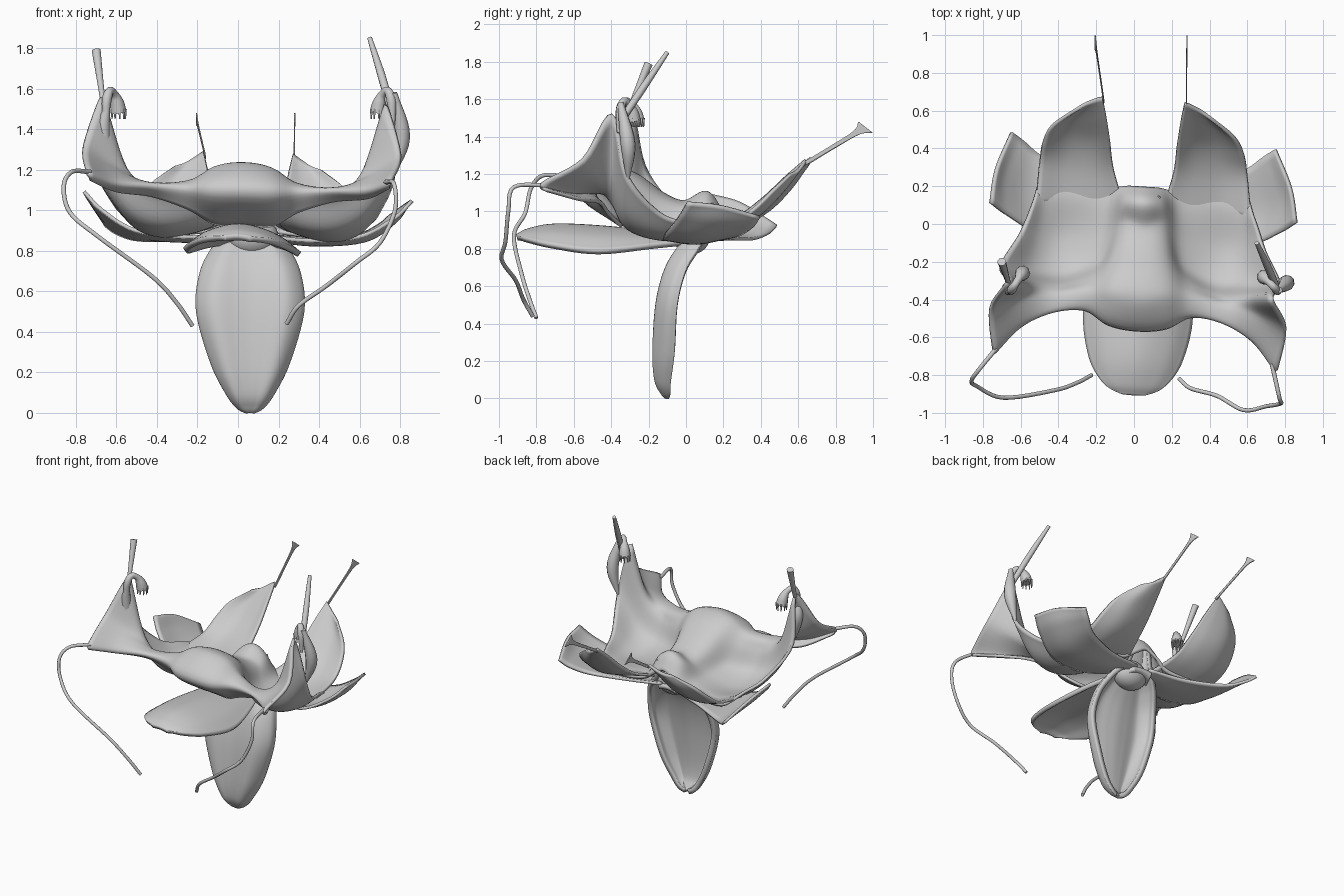
import bpy
import bmesh
import math
from mathutils import Vector

if "Cube" in bpy.data.objects:
    bpy.data.objects.remove(bpy.data.objects["Cube"], do_unlink=True)

# Single matte grey
grey = bpy.data.materials.new("soft_grey")
grey.use_nodes = True
grey.diffuse_color = (0.6, 0.6, 0.6, 1)
grey.node_tree.nodes["Principled BSDF"].inputs["Base Color"].default_value = (0.6, 0.6, 0.6, 1)


def refine(points, steps):
    """Smooth curve through all the given points."""
    points = [Vector(p) for p in points]
    padded = [2 * points[0] - points[1]] + points + [2 * points[-1] - points[-2]]
    result = []
    for a, b, c, d in zip(padded, padded[1:], padded[2:], padded[3:]):
        for i in range(steps):
            t = i / steps
            result.append(b + 0.5 * t * ((c - a) + t * ((2 * a - 5 * b + 4 * c - d)
                                                        + t * (3 * (b - c) + d - a))))
    return result + [points[-1]]


def place(p):
    """The flower is turned and tilted slightly about its middle."""
    x, y, z = p
    return Vector((0.05 + x + 0.06 * min(y, 0), y - 0.065 * x, z - 0.028 * x))


def mirrored(half):
    return [(-x, y, z) for x, y, z in reversed(half[1:])] + list(half)


def finish(obj):
    obj.data.materials.append(grey)
    for face in obj.data.polygons:
        face.use_smooth = True
    return obj


def sheet(name, rows, thickness, steps=6, move=place):
    """Curved petal lofted through rows of points."""
    rows = [refine(row, steps) for row in rows]
    columns = [refine(column, steps) for column in zip(*rows)]
    bm = bmesh.new()
    grid = [[bm.verts.new(move(p)) for p in column] for column in columns]
    for left, right in zip(grid, grid[1:]):
        for a, b, c, d in zip(left, right, right[1:], left[1:]):
            bm.faces.new((a, b, c, d))
    bmesh.ops.recalc_face_normals(bm, faces=bm.faces)
    mesh = bpy.data.meshes.new(name)
    bm.to_mesh(mesh)
    bm.free()
    obj = bpy.data.objects.new(name, mesh)
    bpy.context.collection.objects.link(obj)
    solid = obj.modifiers.new("thickness", "SOLIDIFY")
    solid.thickness = thickness
    solid.offset = 0
    return finish(obj)


def tube(name, points, steps=6):
    """Round strand; each point is x, y, z, radius."""
    curve = bpy.data.curves.new(name, "CURVE")
    curve.dimensions = "3D"
    curve.bevel_depth = 1
    curve.bevel_resolution = 3
    curve.use_fill_caps = True
    path = refine(points, steps)
    spline = curve.splines.new("POLY")
    spline.points.add(len(path) - 1)
    for target, p in zip(spline.points, path):
        target.co = (p.x, p.y, p.z, 1)
        target.radius = max(p.w, 0.001)
    helper = bpy.data.objects.new(name + "_path", curve)
    bpy.context.collection.objects.link(helper)
    graph = bpy.context.evaluated_depsgraph_get()
    mesh = bpy.data.meshes.new_from_object(helper.evaluated_get(graph))
    bpy.data.objects.remove(helper, do_unlink=True)
    obj = bpy.data.objects.new(name, mesh)
    bpy.context.collection.objects.link(obj)
    return finish(obj)


# Main body: domed middle, front ridge and two raised sails
body = [
    [(0, -.34, .93), (.14, -.34, .93), (.27, -.4, 1), (.45, -.43, 1.06), (.62, -.52, 1.08), (.74, -.69, 1.13)],
    [(0, -.56, 1.09), (.15, -.54, 1.09), (.28, -.47, 1.1), (.45, -.49, 1.11), (.62, -.58, 1.12), (.75, -.72, 1.17)],
    [(0, -.42, 1.22), (.14, -.4, 1.2), (.27, -.38, 1.13), (.45, -.41, 1.11), (.64, -.45, 1.19), (.78, -.5, 1.3)],
    [(0, -.28, 1.2), (.14, -.28, 1.17), (.26, -.31, 1.07), (.42, -.36, 1.05), (.58, -.36, 1.18), (.7, -.35, 1.54)],
    [(0, -.12, 1.09), (.12, -.13, 1.06), (.22, -.22, .96), (.4, -.28, .92), (.58, -.28, .99), (.74, -.27, 1.22)],
    [(0, -.01, 1.05), (.1, 0, 1.02), (.2, -.08, .92), (.4, -.1, .865), (.54, -.1, .9), (.65, -.1, 1.01)],
    [(0, .11, 1.1), (.09, .11, 1.05), (.18, .08, .92), (.36, .1, .885), (.51, .1, .9), (.59, .06, .95)],
    [(0, .19, 1), (.08, .19, .96), (.18, .18, .9), (.36, .19, .875), (.49, .19, .88), (.56, .16, .92)],
]
sheet("main_body", [mirrored(row) for row in body], 0.02)

# Rear lobes, listed from inner edge to outer edge
lobe = [
    [(.1, .08, .9), (.25, .08, .885), (.42, .08, .87), (.57, .06, .92)],
    [(.16, .28, .97), (.27, .28, .94), (.42, .28, .92), (.55, .28, .95)],
    [(.18, .42, 1.07), (.27, .42, 1.02), (.4, .42, 1), (.53, .4, 1.03)],
    [(.2, .55, 1.19), (.27, .54, 1.14), (.38, .53, 1.11), (.48, .49, 1.12)],
    [(.22, .655, 1.28), (.25, .645, 1.26), (.3, .62, 1.23), (.36, .58, 1.21)],
]
# Lower side petals, from the middle outwards
side_petal = [
    [(.05, .04, .88), (.05, .1, .87), (.05, .16, .88)],
    [(.3, -.08, .86), (.3, .08, .84), (.3, .22, .87)],
    [(.55, -.08, .885), (.57, .1, .865), (.53, .32, .89)],
    [(.72, 0, .98), (.72, .18, .96), (.64, .4, .94)],
    [(.81, .06, 1.07), (.78, .24, 1.05), (.7, .44, .99)],
]
# The right side petal droops a little more towards its rear corner
for side, sign, droop in (("left", 1, 0), ("right", -1, 0.3)):
    turned = [[(sign * x, y, z) for x, y, z in row] for row in lobe]
    sheet(side + "_rear_lobe", turned, 0.018)
    turned = [[(sign * x, y, z - droop * max(0, y - 0.15)) for x, y, z in row] for row in side_petal]
    sheet(side + "_side_petal", turned, 0.018)

# Front petal: arched tongue, each row is y, middle z, half width, edge z
tongue = [(.15, .86, .07, .85), (-.15, .88, .2, .82), (-.45, .91, .28, .79),
          (-.7, .92, .245, .82), (-.84, .895, .165, .85), (-.9, .865, .06, .86)]
sheet("front_petal",
      [mirrored([(0, y, z), (w * 0.6, y, z - (z - e) * 0.35), (w, y, e)]) for y, z, w, e in tongue], 0.03)

# Hanging petal: spoon hollow at the back, each row is z, half width, front y
spoon = [(.012, .012, -.1), (.035, .055, -.12), (.1, .105, -.15), (.25, .18, -.16), (.5, .25, -.145),
         (.68, .235, -.1), (.8, .18, -.03), (.9, .1, .06), (1.04, .06, .11)]
sheet("hanging_petal",
      [mirrored([(0, y + 0.25 * w * w, z), (w * 0.3, y + 0.15 * w * w, z), (w * 0.7, y, z),
                 (w * 0.97, y + 0.05 * min(1, w / 0.15), z), (w, y + 0.1 * min(1, w / 0.15), z)])
       for z, w, y in spoon], 0.035, move=lambda p: p + Vector((0.06, 0, 0)))

# Core where the petals meet
bpy.ops.mesh.primitive_uv_sphere_add(segments=32, ring_count=16, location=(0.07, 0.03, 0.87))
core = bpy.context.object
core.name = "petal_core"
core.scale = (0.13, 0.1, 0.1)
finish(core)

# Long drooping threads from the sail tips
tube("right_front_thread", [(-.73, -.66, 1.19, .012), (-.82, -.77, 1.19, .011), (-.86, -.83, 1.12, .011),
                            (-.83, -.86, .99, .011), (-.69, -.92, .87, .011), (-.42, -.88, .67, .011),
                            (-.3, -.84, .54, .011), (-.225, -.8, .43, .011)])
tube("left_front_thread", [(.73, -.74, 1.14, .012), (.77, -.92, 1.13, .011), (.775, -.95, 1, .011),
                           (.7, -.965, .84, .011), (.58, -.985, .74, .011), (.44, -.91, .63, .011),
                           (.3, -.87, .53, .011), (.24, -.82, .44, .011)])

# Thin flared ribbons behind the rear lobes
for name, start, end in (("right_rear_ribbon", (-.16, .65, 1.26), (-.205, .96, 1.45)),
                         ("left_rear_ribbon", (.277, .625, 1.25), (.28, .96, 1.45))):
    across = Vector((0, 0.045, -0.035))
    rows = []
    for t, width in ((0, 0.2), (0.45, 0.2), (0.85, 0.3), (1, 0.85)):
        middle = Vector(start).lerp(Vector(end), t)
        rows.append([middle - across * width, middle + across * width])
    sheet(name, rows, 0.006, move=lambda p: p)

# Upright stalks above the sails
tube("right_stalk", [(-.65, -.36, 1.42, .01), (-.675, -.28, 1.6, .015), (-.7, -.2, 1.79, .023)])
tube("left_stalk", [(.76, -.35, 1.48, .018), (.71, -.23, 1.66, .02), (.65, -.1, 1.85, .012)])

# Swollen pods along the back of each sail
tube("right_sail_pod", [(-.645, -.36, 1.52, .014), (-.665, -.34, 1.38, .035), (-.63, -.35, 1.2, .006)])
tube("left_sail_pod", [(.77, -.35, 1.58, .016), (.81, -.31, 1.36, .04), (.76, -.31, 1.16, .006)])

# Curled hooks, each with a bell and fringe
hooks = (("right_hook", Vector((-.655, -.36, 1.42)), Vector((.065, .1, 0))),
         ("left_hook", Vector((.765, -.36, 1.42)), Vector((-.075, .08, 0))))
for name, base, reach in hooks:
    path = []
    for along, height, radius in ((0, 0, 0.01), (0.1, 0.12, 0.024), (0.35, 0.17, 0.02),
                                  (0.7, 0.15, 0.022), (0.9, 0.11, 0.034), (1, 0.065, 0.04)):
        path.append((*(base + reach * along + Vector((0, 0, height))), radius))
    tube(name, path)
    bell = base + reach
    for i in range(9):
        angle = math.tau * i / 9
        x, y = bell.x + 0.034 * math.cos(angle), bell.y + 0.034 * math.sin(angle)
        tube(name + "_fringe", [(x, y, bell.z + 0.08, .007), (x, y, bell.z + 0.03, .003)], 2)
